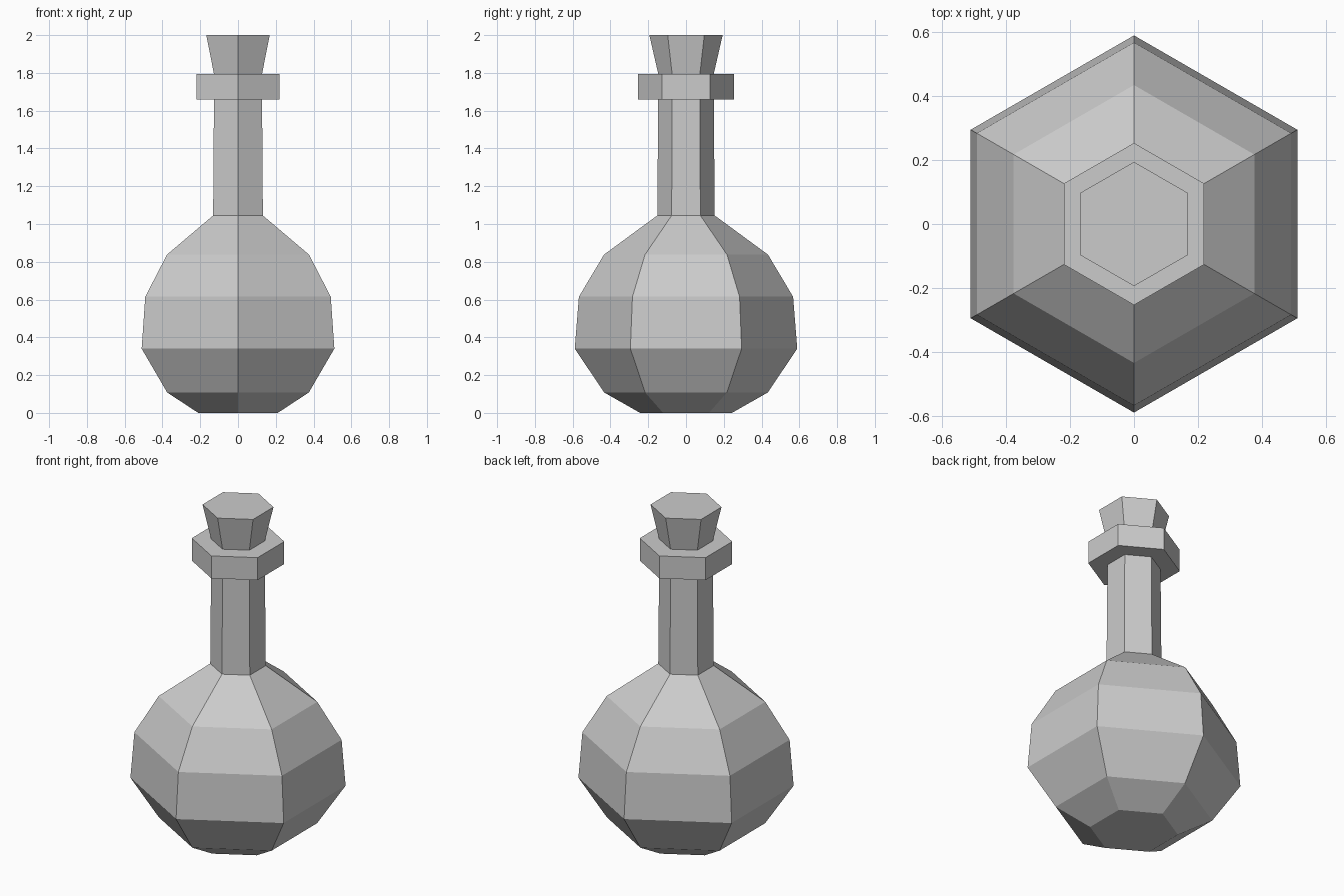
import bpy, bmesh
from math import sin, cos, pi

if "Cube" in bpy.data.objects:
    bpy.data.objects.remove(bpy.data.objects["Cube"])

SIDES = 6


def lathe(name, profile):
    """Revolve (radius, z) points into a closed six-sided solid, corners on the y axis."""
    bm = bmesh.new()
    rings = []
    for r, z in profile:
        rings.append([bm.verts.new((r * sin(2 * pi * i / SIDES),
                                    -r * cos(2 * pi * i / SIDES), z))
                      for i in range(SIDES)])
    for low, high in zip(rings, rings[1:]):
        for i in range(SIDES):
            j = (i + 1) % SIDES
            bm.faces.new((low[i], low[j], high[j], high[i]))
    bm.faces.new(rings[0][::-1])
    bm.faces.new(rings[-1])
    bmesh.ops.recalc_face_normals(bm, faces=bm.faces)
    mesh = bpy.data.meshes.new(name)
    bm.to_mesh(mesh)
    bm.free()
    obj = bpy.data.objects.new(name, mesh)
    bpy.context.collection.objects.link(obj)
    return obj


# Round flask body, straight neck and thick lip
lathe("flask", [(0.243, 0), (0.433, 0.108), (0.589, 0.34), (0.567, 0.615),
                (0.434, 0.838), (0.152, 1.045), (0.147, 1.66),
                (0.253, 1.66), (0.253, 1.795)])

# Tapered stopper
lathe("stopper", [(0.147, 1.795), (0.194, 2.0)])
